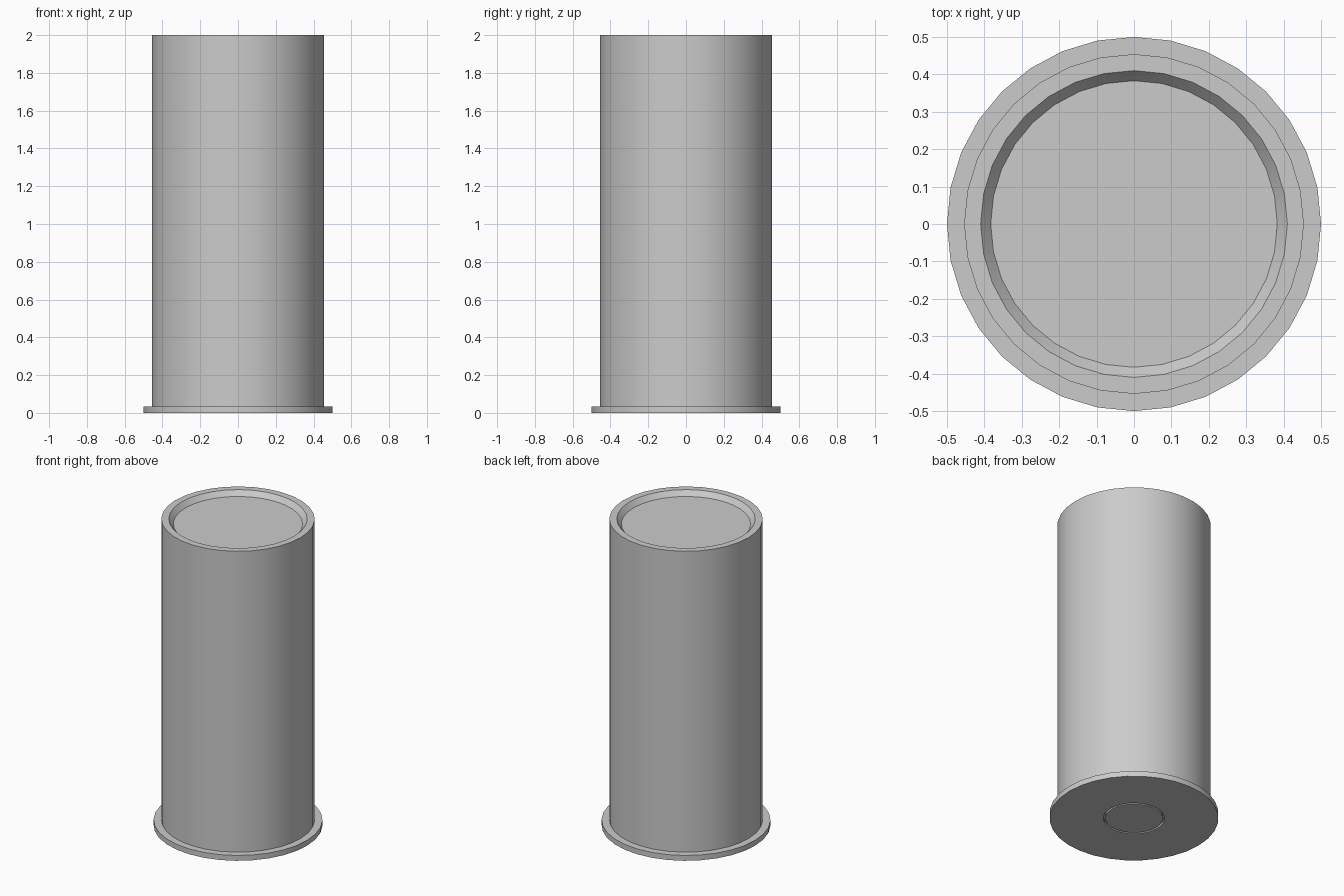
import bpy
import bmesh
from math import cos, sin, tau, radians

if "Cube" in bpy.data.objects:
    bpy.data.objects.remove(bpy.data.objects["Cube"])

SIDES = 32


def lathe(name, profile, cap=False):
    """Revolve (radius, z) points around z; optionally cap the last ring."""
    bm = bmesh.new()
    rings = [[bm.verts.new((r * cos(tau * i / SIDES), r * sin(tau * i / SIDES), z))
              for i in range(SIDES)] for r, z in profile]
    for a, b in zip(rings, rings[1:]):
        for i in range(SIDES):
            j = (i + 1) % SIDES
            bm.faces.new((a[i], a[j], b[j], b[i]))
    if cap:
        bm.faces.new(rings[-1])
    mesh = bpy.data.meshes.new(name)
    bm.to_mesh(mesh)
    bm.free()
    obj = bpy.data.objects.new(name, mesh)
    bpy.context.collection.objects.link(obj)
    bpy.context.view_layer.objects.active = obj
    bpy.ops.object.select_all(action='DESELECT')
    obj.select_set(True)
    bpy.ops.object.shade_smooth_by_angle(angle=radians(30))
    return obj


# Tube wall, rolled lip and recessed closing disc
lathe("hull", [(0.454, 0.035), (0.454, 2.0), (0.41, 2.0), (0.383, 1.968)], cap=True)

# Flanged base, down to the edge of the primer pocket, with the groove around it
base = lathe("base_rim", [(0.454, 0.035), (0.5, 0.035), (0.5, 0.0),
                          (0.181, 0.0), (0.181, 0.015), (0.17, 0.015)])

# Primer set flush into the base
primer = lathe("primer", [(0.17, 0.015), (0.17, 0.0)], cap=True)

# Base and primer profiles run downward, so turn their faces outward
for obj in (base, primer):
    obj.data.flip_normals()

# Primer cap and base profile share one outward direction check
for obj in bpy.context.collection.objects:
    bm = bmesh.new()
    bm.from_mesh(obj.data)
    for f in bm.faces:
        f.normal_update()
        c = f.calc_center_median()
        radial = f.normal.x * c.x + f.normal.y * c.y
        if abs(f.normal.z) > 0.5:
            inward = f.normal.z * (c.z - 0.025) < 0
        else:
            pocket = obj.name == "base_rim" and c.xy.length < 0.3
            inward = (radial < 0) != pocket
        # Groove floor faces down, tapered lip faces up: both follow the z test
        if inward:
            f.normal_flip()
    bm.to_mesh(obj.data)
    bm.free()
